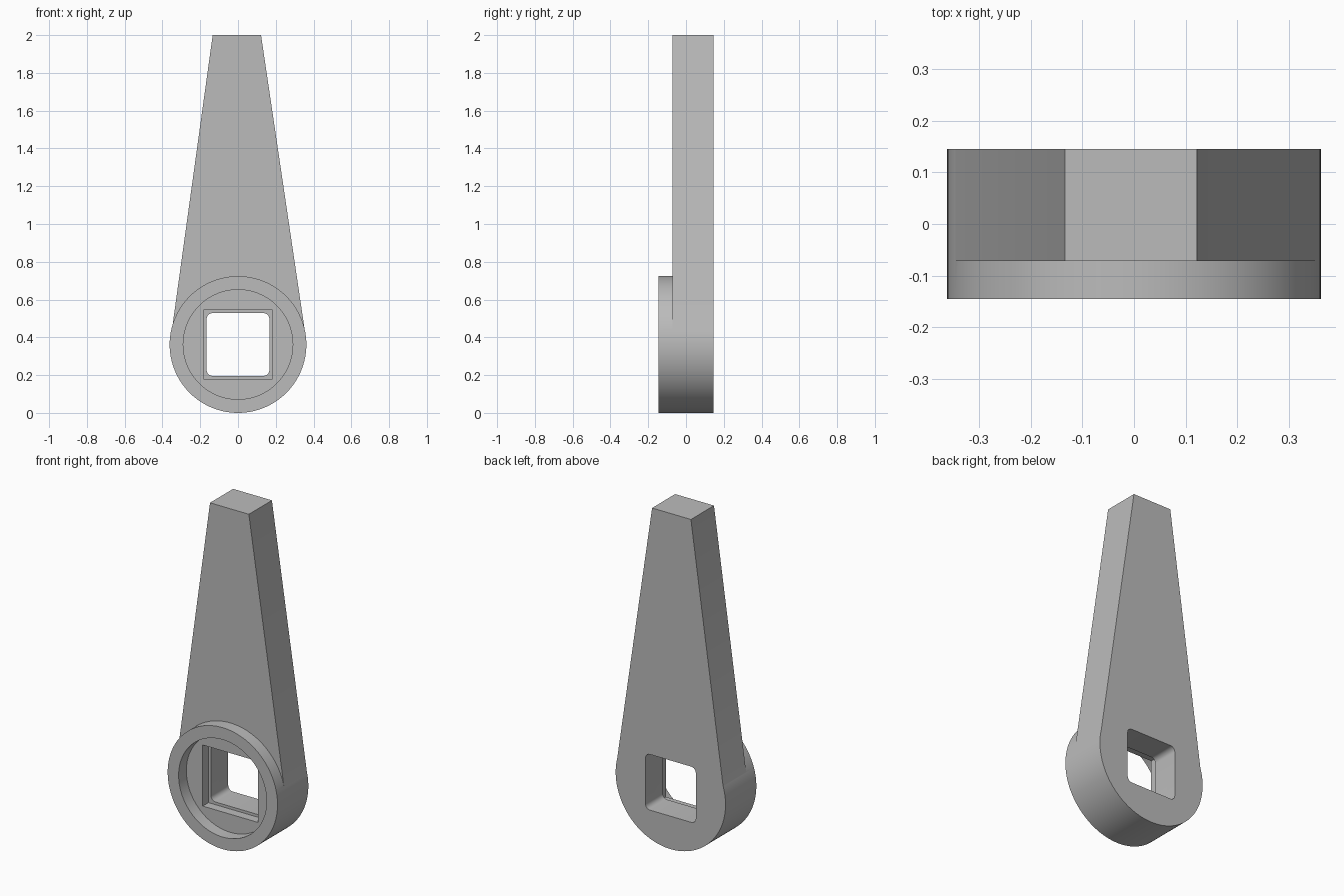
import bpy
import math
from math import cos, sin, pi

old = bpy.data.objects.get("Cube")
if old:
    bpy.data.objects.remove(old, do_unlink=True)

HUB_Z, HUB_R = 0.362, 0.362
FRONT, ARM_FRONT, BACK = -0.145, -0.072, 0.145

grey = bpy.data.materials.new("plain grey")
grey.use_nodes = True
colour = (0.5, 0.5, 0.5, 1)
grey.diffuse_color = colour
grey.node_tree.nodes["Principled BSDF"].inputs["Base Color"].default_value = colour


def prism(name, outline, y0, y1):
    """Extrude an x-z outline from y0 to y1."""
    n = len(outline)
    verts = [(x, y, z) for y in (y0, y1) for x, z in outline]
    faces = [tuple(range(n)), tuple(reversed(range(n, 2 * n)))]
    faces += [(i, i + n, (i + 1) % n + n, (i + 1) % n) for i in range(n)]
    mesh = bpy.data.meshes.new(name)
    mesh.from_pydata(verts, [], faces)
    mesh.materials.append(grey)
    obj = bpy.data.objects.new(name, mesh)
    bpy.context.collection.objects.link(obj)
    return obj


def circle(r, n=128):
    return [(r * cos(2 * pi * i / n), HUB_Z + r * sin(2 * pi * i / n)) for i in range(n)]


def rounded_square(half, r, steps=6):
    points = []
    for corner in range(4):
        mid = pi / 4 + corner * pi / 2
        cx = math.copysign(half - r, cos(mid))
        cz = math.copysign(half - r, sin(mid))
        for i in range(steps + 1):
            a = corner * pi / 2 + i / steps * pi / 2
            points.append((cx + r * cos(a), HUB_Z + cz + r * sin(a)))
    return points


def square(half):
    return [(half * sx, HUB_Z + half * sz) for sx, sz in ((1, 1), (-1, 1), (-1, -1), (1, -1))]


def combine(target, other, operation):
    mod = target.modifiers.new(operation, "BOOLEAN")
    mod.operation, mod.solver, mod.object = operation, "EXACT", other
    bpy.ops.object.select_all(action="DESELECT")
    bpy.context.view_layer.objects.active = target
    target.select_set(True)
    bpy.ops.object.modifier_apply(modifier=mod.name)
    bpy.data.objects.remove(other, do_unlink=True)


# Round hub joined with the tapered arm
lever = prism("lever_arm_with_hub", circle(HUB_R), FRONT, BACK)
arm = prism("arm", [(0.122, 2), (-0.134, 2), (-0.347, 0.46), (0, 0.2), (0.356, 0.42)],
            ARM_FRONT, BACK)
combine(lever, arm, "UNION")

# Round recess, square seat and rounded through hole
combine(lever, prism("recess", circle(0.29), FRONT - 0.1, ARM_FRONT), "DIFFERENCE")
combine(lever, prism("seat", square(0.182), FRONT - 0.1, -0.018), "DIFFERENCE")
combine(lever, prism("hole", rounded_square(0.166, 0.03), FRONT - 0.1, BACK + 0.1), "DIFFERENCE")

bpy.ops.object.shade_smooth_by_angle(angle=math.radians(30))
